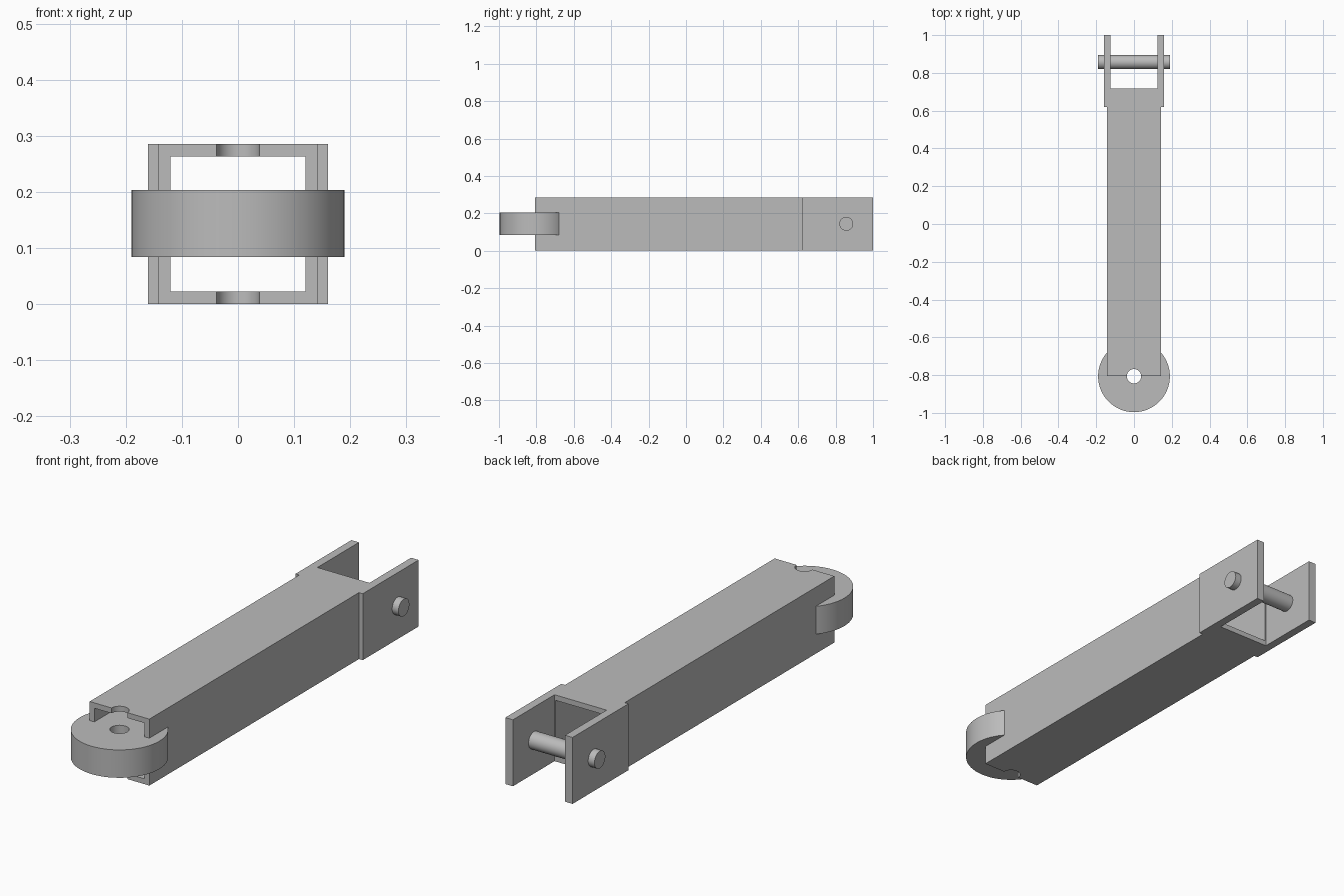
import bpy, bmesh
from math import sin, cos, pi
from mathutils import Matrix

cube = bpy.data.objects.get("Cube")
if cube:
    bpy.data.objects.remove(cube, do_unlink=True)

steel = bpy.data.materials.new("grey_steel")
steel.use_nodes = True
GREY = (0.5, 0.5, 0.5, 1)
steel.diffuse_color = GREY
steel.node_tree.nodes["Principled BSDF"].inputs["Base Color"].default_value = GREY

HEIGHT, MID = 0.286, 0.143
PIVOT_Y, BORE = -0.806, 0.038


def finish(name, bm):
    bmesh.ops.recalc_face_normals(bm, faces=bm.faces)
    mesh = bpy.data.meshes.new(name)
    bm.to_mesh(mesh)
    bm.free()
    mesh.materials.append(steel)
    obj = bpy.data.objects.new(name, mesh)
    bpy.context.collection.objects.link(obj)
    return obj


def smooth(obj):
    bpy.ops.object.select_all(action="DESELECT")
    obj.select_set(True)
    bpy.context.view_layer.objects.active = obj
    bpy.ops.object.shade_smooth_by_angle()


def arc(radius, start, end, steps):
    angles = [start + (end - start) * i / steps for i in range(steps + 1)]
    return [(radius * cos(a), PIVOT_Y + radius * sin(a)) for a in angles]


# Link body: plan outline with half bore at the front and a clevis at the back
half = [(0.142, PIVOT_Y), (0.142, 0.62), (0.16, 0.62), (0.16, 1.0),
        (0.124, 1.0), (0.124, 0.717)]
outline = half + [(-x, y) for x, y in reversed(half)] + arc(BORE, pi, 0, 24)
bm = bmesh.new()
base = bm.faces.new([bm.verts.new((x, y, 0)) for x, y in outline])
grown = bmesh.ops.extrude_face_region(bm, geom=[base])["geom"]
bmesh.ops.translate(bm, vec=(0, 0, HEIGHT),
                    verts=[v for v in grown if isinstance(v, bmesh.types.BMVert)])
body = finish("link_body", bm)

# Hollow the body along its length
bm = bmesh.new()
bmesh.ops.create_cube(bm, size=1)
bmesh.ops.scale(bm, vec=(0.24, 1.7, 0.24), verts=bm.verts)
bmesh.ops.translate(bm, vec=(0, -0.1, MID), verts=bm.verts)
cutter = finish("hollow_cutter", bm)
cutter.hide_render = True
hollow = body.modifiers.new("hollow", "BOOLEAN")
hollow.operation = "DIFFERENCE"
hollow.solver = "EXACT"
hollow.object = cutter
bpy.context.view_layer.objects.active = body
bpy.ops.object.modifier_apply(modifier=hollow.name)
bpy.data.objects.remove(cutter, do_unlink=True)
smooth(body)

# Roller: ring with a vertical bore
bm = bmesh.new()
loops = []
for radius, z in ((0.19, 0.084), (0.19, 0.204), (BORE, 0.204), (BORE, 0.084)):
    loops.append([bm.verts.new((x, y, z)) for x, y in arc(radius, 0, 2 * pi, 64)[:-1]])
for a, b in zip(loops, loops[1:] + loops[:1]):
    for i in range(len(a)):
        j = (i + 1) % len(a)
        bm.faces.new((a[i], a[j], b[j], b[i]))
smooth(finish("roller", bm))

# Cross pin through the clevis cheeks
bm = bmesh.new()
bmesh.ops.create_cone(bm, cap_ends=True, segments=48, radius1=0.037, radius2=0.037,
                      depth=0.38, matrix=Matrix.Translation((0, 0.857, MID + 0.001))
                      @ Matrix.Rotation(pi / 2, 4, "Y"))
smooth(finish("clevis_pin", bm))
